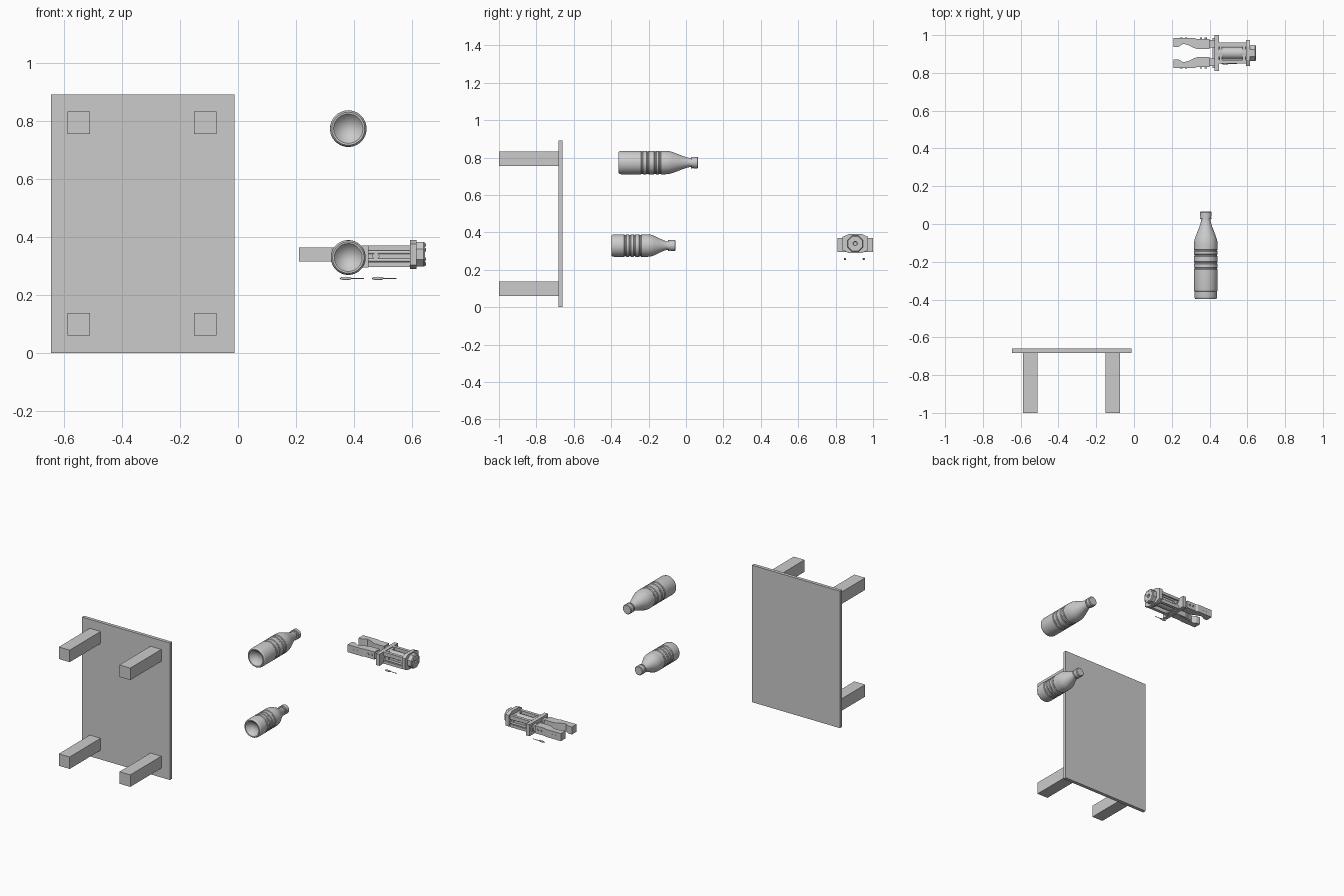
import bpy, bmesh, math
from mathutils import Matrix, Vector

if "Cube" in bpy.data.objects:
    bpy.data.objects.remove(bpy.data.objects["Cube"])


def finish(name, bm, smooth=False):
    bmesh.ops.recalc_face_normals(bm, faces=bm.faces[:])
    me = bpy.data.meshes.new(name)
    bm.to_mesh(me)
    bm.free()
    ob = bpy.data.objects.new(name, me)
    bpy.context.collection.objects.link(ob)
    if smooth:
        bpy.ops.object.select_all(action='DESELECT')
        ob.select_set(True)
        bpy.context.view_layer.objects.active = ob
        bpy.ops.object.shade_smooth_by_angle(angle=math.radians(35))
    return ob


def box(name, x, y, z):
    bm = bmesh.new()
    bmesh.ops.create_cube(bm, size=1)
    for v in bm.verts:
        v.co = Vector([(r[0] + r[1]) / 2 + c * (r[1] - r[0]) for r, c in zip((x, y, z), v.co)])
    return finish(name, bm)


def prism(name, pts, z0, z1):
    bm = bmesh.new()
    face = bm.faces.new([bm.verts.new((x, y, z0)) for x, y in pts])
    ext = bmesh.ops.extrude_face_region(bm, geom=[face])
    for v in ext['geom']:
        if isinstance(v, bmesh.types.BMVert):
            v.co.z = z1
    return finish(name, bm)


def lathe(name, profile, origin, axis='Y', seg=48):
    """Revolve (radius, distance) points; the axis runs along X or Y."""
    bm = bmesh.new()
    rings = []
    for r, d in profile:
        ring = []
        for i in range(1 if r == 0 else seg):
            a = 2 * math.pi * (i + 0.5) / seg
            u, w = r * math.cos(a), r * math.sin(a)
            p = (u, d, w) if axis == 'Y' else (d, u, w)
            ring.append(bm.verts.new(Vector(origin) + Vector(p)))
        rings.append(ring)
    for a, b in zip(rings, rings[1:]):
        for i in range(seg):
            j = (i + 1) % seg
            quad = [a[i % len(a)], a[j % len(a)], b[j % len(b)], b[i % len(b)]]
            bm.faces.new(list(dict.fromkeys(quad)))
    return finish(name, bm, True)


def rod(name, r, x0, x1, y, z, seg=20):
    return lathe(name, [(0, x0), (r, x0), (r, x1), (0, x1)], (0, y, z), 'X', seg)


# Table lying on its side, legs pointing forward
box("table_top", (-0.645, -0.012), (-0.682, -0.66), (0, 0.89))
for x in (-0.549, -0.113):
    for z in (0.099, 0.793):
        box("table_leg", (x - 0.039, x + 0.039), (-1, -0.681), (z - 0.039, z + 0.039))


# Bottles: hollow dished base, grooved body, tapered shoulder, neck and cap
def bottle(name, z, r, y0, shoulder, neck, top, cap_r, grooves):
    prof = [(0, y0 + 0.03), (r * 0.35, y0 + 0.026), (r * 0.65, y0 + 0.012), (r * 0.8, y0 + 0.001),
            (r * 0.9, y0), (r * 0.97, y0 + 0.005), (r, y0 + 0.014)]
    for g in grooves:
        prof += [(r, g - 0.006), (r - 0.003, g - 0.002), (r - 0.003, g + 0.002), (r, g + 0.006)]
    nr = cap_r * 0.78
    prof.append((r, shoulder - 0.01))
    for t in (0.08, 0.25, 0.5, 0.75, 0.92, 1):
        s = 0.45 * t + 0.55 * t * t * (3 - 2 * t)
        prof.append((r + (nr - r) * s, shoulder + (neck - shoulder) * t))
    prof += [(nr, neck + 0.004), (cap_r, neck + 0.005), (cap_r, neck + 0.012),
             (cap_r * 0.9, neck + 0.013), (cap_r * 0.9, neck + 0.017), (cap_r, neck + 0.018),
             (cap_r, top - 0.004), (cap_r - 0.004, top), (0, top)]
    lathe(name, prof, (0.38, 0, z), 'Y', 56)


bottle("large_bottle", 0.773, 0.063, -0.36, -0.10, 0.022, 0.065, 0.031,
       (-0.235, -0.205, -0.165, -0.14))
bottle("small_bottle", 0.329, 0.06, -0.398, -0.195, -0.10, -0.055, 0.029,
       (-0.325, -0.30, -0.275, -0.245))

# Gripper: mirrored fingers with a notched inner edge
CY = 0.905
finger = [(0.21, 0.08), (0.21, 0.033), (0.235, 0.033), (0.262, 0.049), (0.29, 0.041),
          (0.32, 0.026), (0.335, 0.022), (0.40, 0.022), (0.40, 0.075), (0.33, 0.075), (0.32, 0.08)]
for s in (1, -1):
    prism("gripper_finger", [(x, CY + s * d) for x, d in finger], 0.315, 0.364)
    box("finger_carriage", (0.385, 0.428), sorted((CY + s * 0.03, CY + s * 0.068)), (0.322, 0.356))
    for x in (0.25, 0.275, 0.355, 0.38):
        lathe("finger_bolt", [(0, -0.003), (0.006, -0.003), (0.006, 0.003), (0, 0.003)],
              (x, CY + s * 0.0785, 0.34), 'Y', 12)

# Gripper guide plate and slide rail
box("guide_plate", (0.425, 0.45), (0.81, 1.0), (0.295, 0.37))
box("slide_rail", (0.415, 0.427), (0.825, 0.985), (0.325, 0.345))

# Gripper body: corner rails around a motor core
for s in (1, -1):
    for z in ((0.296, 0.314), (0.353, 0.371)):
        box("body_rail", (0.448, 0.592), sorted((CY + s * 0.036, CY + s * 0.056)), z)
    box("body_web", (0.448, 0.592), sorted((CY + s * 0.036, CY + s * 0.042)), (0.31, 0.357))
    for z in (0.32, 0.347):
        rod("side_rod", 0.006, 0.448, 0.592, CY + s * 0.045, z, 12)
    lathe("side_knob", [(0, -0.005), (0.012, -0.005), (0.012, 0.005), (0, 0.005)],
          (0.475, CY + s * 0.05, 0.334), 'Y', 16)
rod("motor_core", 0.033, 0.448, 0.594, CY, 0.334, 32)
for x in (0.452, 0.575):
    box("body_bridge", (x, x + 0.015), (CY - 0.045, CY + 0.045), (0.3, 0.366))

# Rear flange with chamfered corners, round coupling and bolts
flange = prism("rear_flange", [(-0.05, 0.036), (-0.036, 0.068), (0.036, 0.068), (0.05, 0.036),
                               (0.05, -0.036), (0.036, -0.068), (-0.036, -0.068), (-0.05, -0.036)],
               0.592, 0.615)
flange.data.transform(Matrix(((0, 0, 1, 0), (0, 1, 0, CY), (1, 0, 0, 0.34), (0, 0, 0, 1))))
lathe("rear_coupling", [(0, 0.61), (0.046, 0.61), (0.046, 0.64), (0.042, 0.645),
                        (0.012, 0.645), (0.01, 0.635), (0, 0.635)], (0, CY, 0.34), 'X', 8)
for i in range(6):
    a = math.pi * (i + 0.5) / 3
    rod("coupling_bolt", 0.006, 0.64, 0.647, CY + 0.032 * math.cos(a), 0.34 + 0.032 * math.sin(a), 12)

# Loose pins hovering below the gripper
for x, y in ((0.35, 0.95), (0.461, 0.85)):
    lathe("loose_pin", [(0, 0), (0.004, 0.004), (0.006, 0.02), (0.005, 0.034), (0.002, 0.042),
                        (0.002, 0.085), (0, 0.085)], (x, y, 0.257), 'X', 12)
